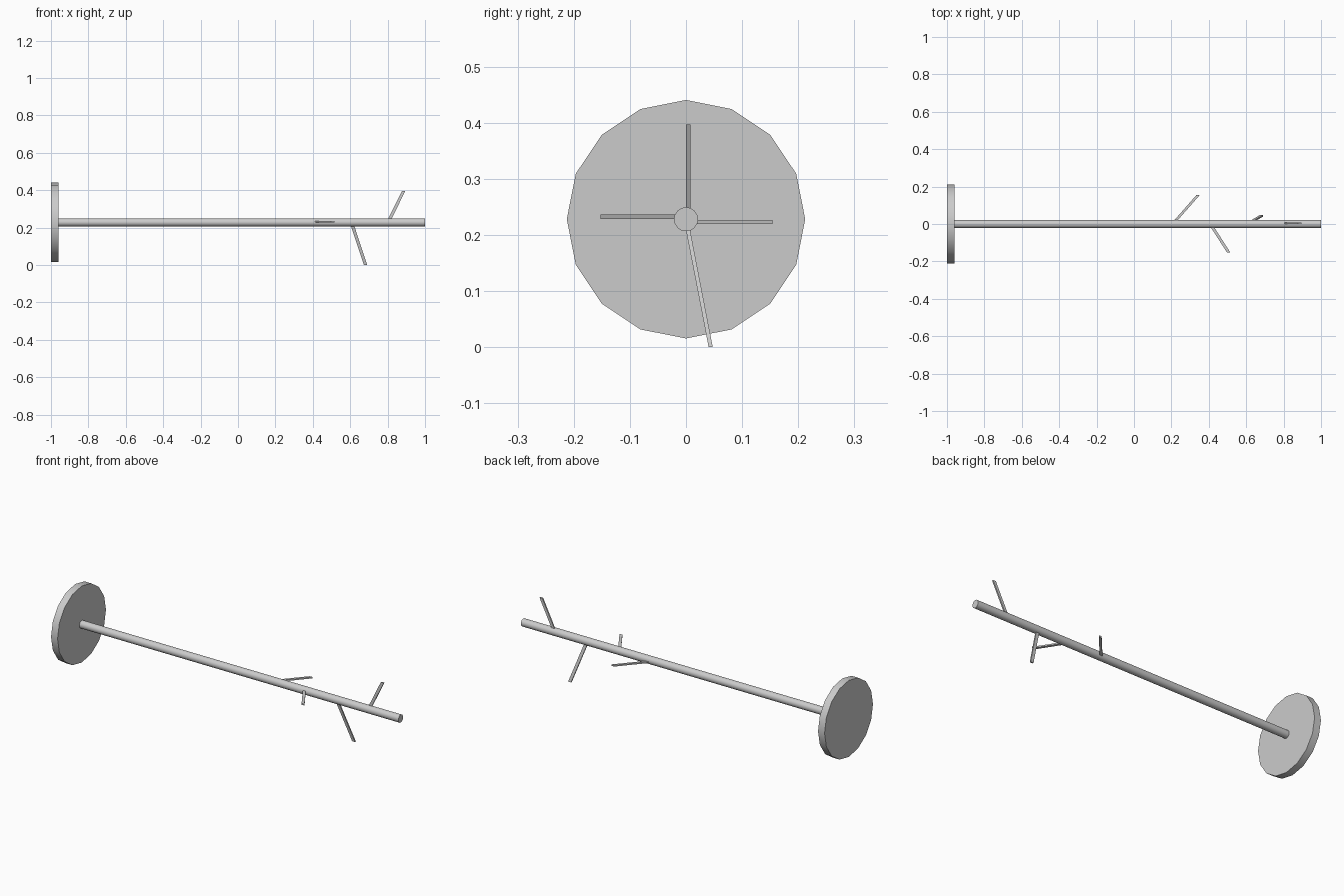
import bpy, bmesh, math
from mathutils import Vector

if "Cube" in bpy.data.objects:
    bpy.data.objects.remove(bpy.data.objects["Cube"])

AXIS_Z = 0.228


def cylinder_x(name, x0, x1, radius, sides):
    """Cylinder along x, with a corner pointing straight up."""
    bpy.ops.mesh.primitive_cylinder_add(
        vertices=sides, radius=radius, depth=x1 - x0,
        location=((x0 + x1) / 2, 0, AXIS_Z), rotation=(0, math.pi / 2, 0))
    ob = bpy.context.object
    ob.name = name
    bpy.ops.object.shade_smooth_by_angle(angle=math.radians(35))
    return ob


def peg(name, start, end, side):
    """Slanted four-sided peg, its ends cut parallel to the rod."""
    wide, thin = Vector((0.009, 0, 0)), Vector(side) * 0.0037
    bm = bmesh.new()
    rings = [[bm.verts.new(Vector(p) + wide * a + thin * b)
              for a, b in ((-1, -1), (1, -1), (1, 1), (-1, 1))]
             for p in (start, end)]
    lo, hi = rings
    bm.faces.new(lo)
    bm.faces.new(hi)
    for i in range(4):
        j = (i + 1) % 4
        bm.faces.new((lo[i], lo[j], hi[j], hi[i]))
    bmesh.ops.recalc_face_normals(bm, faces=bm.faces)
    mesh = bpy.data.meshes.new(name)
    bm.to_mesh(mesh)
    bm.free()
    ob = bpy.data.objects.new(name, mesh)
    bpy.context.collection.objects.link(ob)
    return ob


# End disc and long rod
cylinder_x("end_disc", -1.0, -0.96, 0.2125, 16)
cylinder_x("rod", -0.97, 1.0, 0.0215, 16)

# Pegs branching from the rod
Y, Z = (0, 1, 0), (0, 0, 1)
peg("back_peg", (0.220, 0.015, 0.223), (0.342, 0.154, 0.223), Z)
peg("front_peg", (0.418, -0.015, 0.2325), (0.506, -0.152, 0.2325), Z)
peg("lower_peg", (0.612, 0.003, 0.212), (0.682, 0.044, 0.0), Y)
peg("upper_peg", (0.810, 0.004, 0.243), (0.886, 0.004, 0.397), Y)
